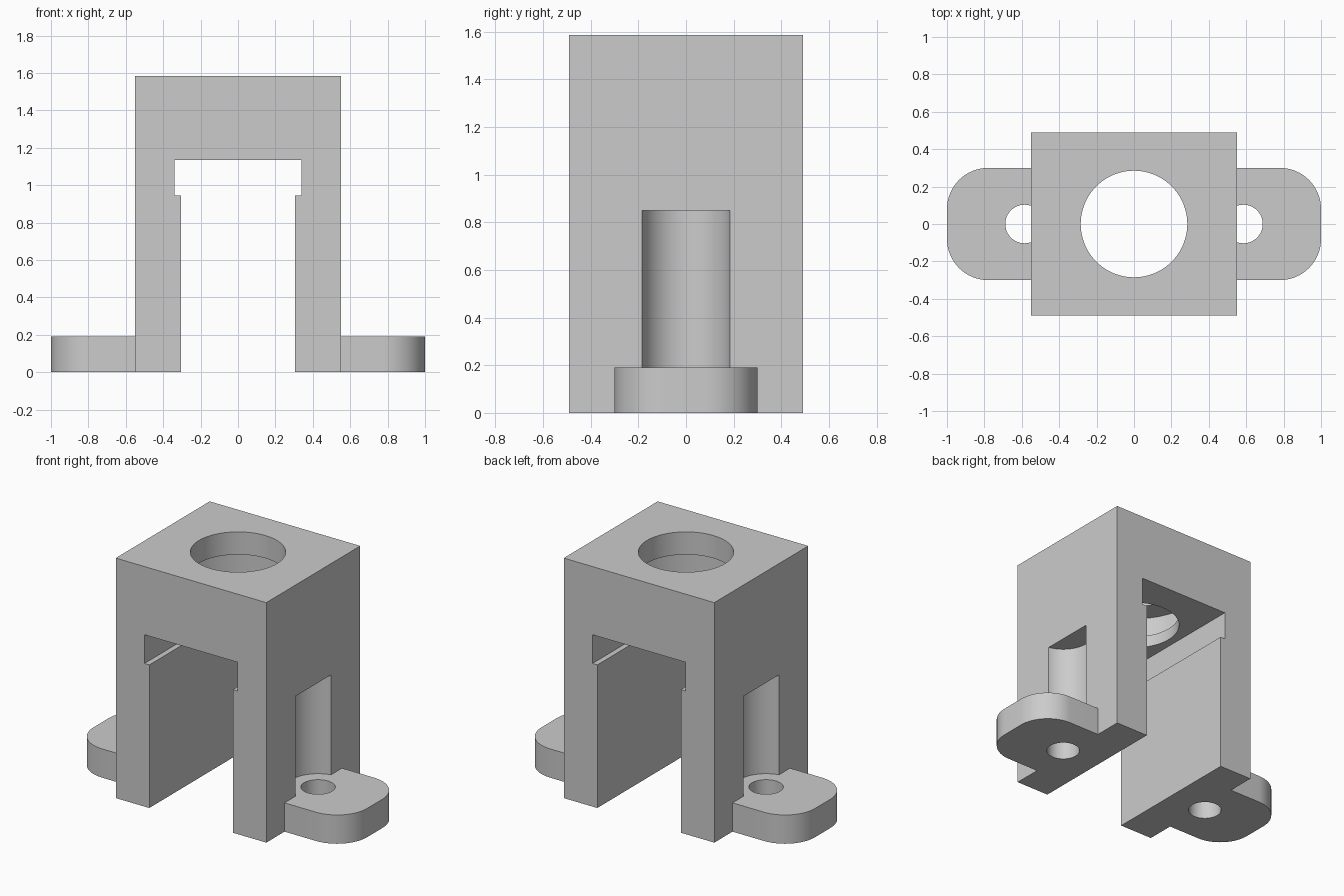
import bpy
import bmesh
from math import sin, cos, pi

old = bpy.data.objects.get("Cube")
if old:
    bpy.data.objects.remove(old, do_unlink=True)

grey = bpy.data.materials.new("plain grey")
grey.use_nodes = True
colour = (0.6, 0.6, 0.6, 1)
grey.diffuse_color = colour
grey.node_tree.nodes["Principled BSDF"].inputs["Base Color"].default_value = colour


def make_object(name, bm):
    bmesh.ops.recalc_face_normals(bm, faces=bm.faces[:])
    mesh = bpy.data.meshes.new(name)
    bm.to_mesh(mesh)
    bm.free()
    mesh.materials.append(grey)
    obj = bpy.data.objects.new(name, mesh)
    bpy.context.collection.objects.link(obj)
    return obj


def extrude_outline(name, points, direction):
    bm = bmesh.new()
    face = bm.faces.new([bm.verts.new(p) for p in points])
    new = bmesh.ops.extrude_face_region(bm, geom=[face])["geom"]
    moved = [v for v in new if isinstance(v, bmesh.types.BMVert)]
    bmesh.ops.translate(bm, verts=moved, vec=direction)
    return make_object(name, bm)


def turned(name, profile, x=0, sides=96):
    """Solid of revolution about a vertical axis from (radius, height) pairs."""
    bm = bmesh.new()
    rings = [[bm.verts.new((x + r * cos(2 * pi * i / sides),
                            r * sin(2 * pi * i / sides), z))
              for i in range(sides)] for r, z in profile]
    for a, b in zip(rings, rings[1:]):
        for i in range(sides):
            j = (i + 1) % sides
            bm.faces.new((a[i], a[j], b[j], b[i]))
    bm.faces.new(rings[0])
    bm.faces.new(rings[-1])
    return make_object(name, bm)


def combine(target, tool, operation):
    mod = target.modifiers.new(operation.lower(), "BOOLEAN")
    mod.operation = operation
    mod.solver = "EXACT"
    mod.object = tool
    bpy.context.view_layer.objects.active = target
    bpy.ops.object.modifier_apply(modifier=mod.name)
    bpy.data.objects.remove(tool, do_unlink=True)


# Arch-shaped body with a wider pocket at the top of the slot
half = [(0.55, 1.585), (0.55, 0), (0.305, 0), (0.305, 0.945),
        (0.34, 0.945), (0.34, 1.135)]
outline = half + [(-x, z) for x, z in reversed(half)]
bracket = extrude_outline("bracket_body", [(x, -0.49, z) for x, z in outline],
                          (0, 0.98, 0))

# Rounded mounting ears, one each side
radius, steps = 0.22, 16
for side in (1, -1):
    arc = [(1 - radius + radius * sin(t), 0.3 - radius + radius * cos(t))
           for t in (pi / 2 * i / steps for i in range(steps + 1))]
    edge = [(0.45, 0.3)] + arc
    edge += [(x, -y) for x, y in reversed(edge)]
    ear = extrude_outline("mounting_ear", [(side * x, y, 0) for x, y in edge],
                          (0, 0, 0.19))
    combine(bracket, ear, "UNION")

# Screw holes with round tool clearance cut into the side walls
for side in (1, -1):
    cutter = turned("screw_cutter", [(0.103, -0.1), (0.103, 0.19),
                                     (0.188, 0.19), (0.188, 0.85)], side * 0.585)
    combine(bracket, cutter, "DIFFERENCE")

# Vertical bore with a wide internal groove
bore = turned("bore_cutter", [(0.285, 1.05), (0.285, 1.215), (0.44, 1.215),
                              (0.44, 1.435), (0.285, 1.435), (0.285, 1.7)])
combine(bracket, bore, "DIFFERENCE")

# Smooth the round walls while keeping edges crisp
bpy.ops.object.select_all(action="DESELECT")
bracket.select_set(True)
bpy.context.view_layer.objects.active = bracket
bpy.ops.object.shade_smooth_by_angle(angle=pi / 6)
